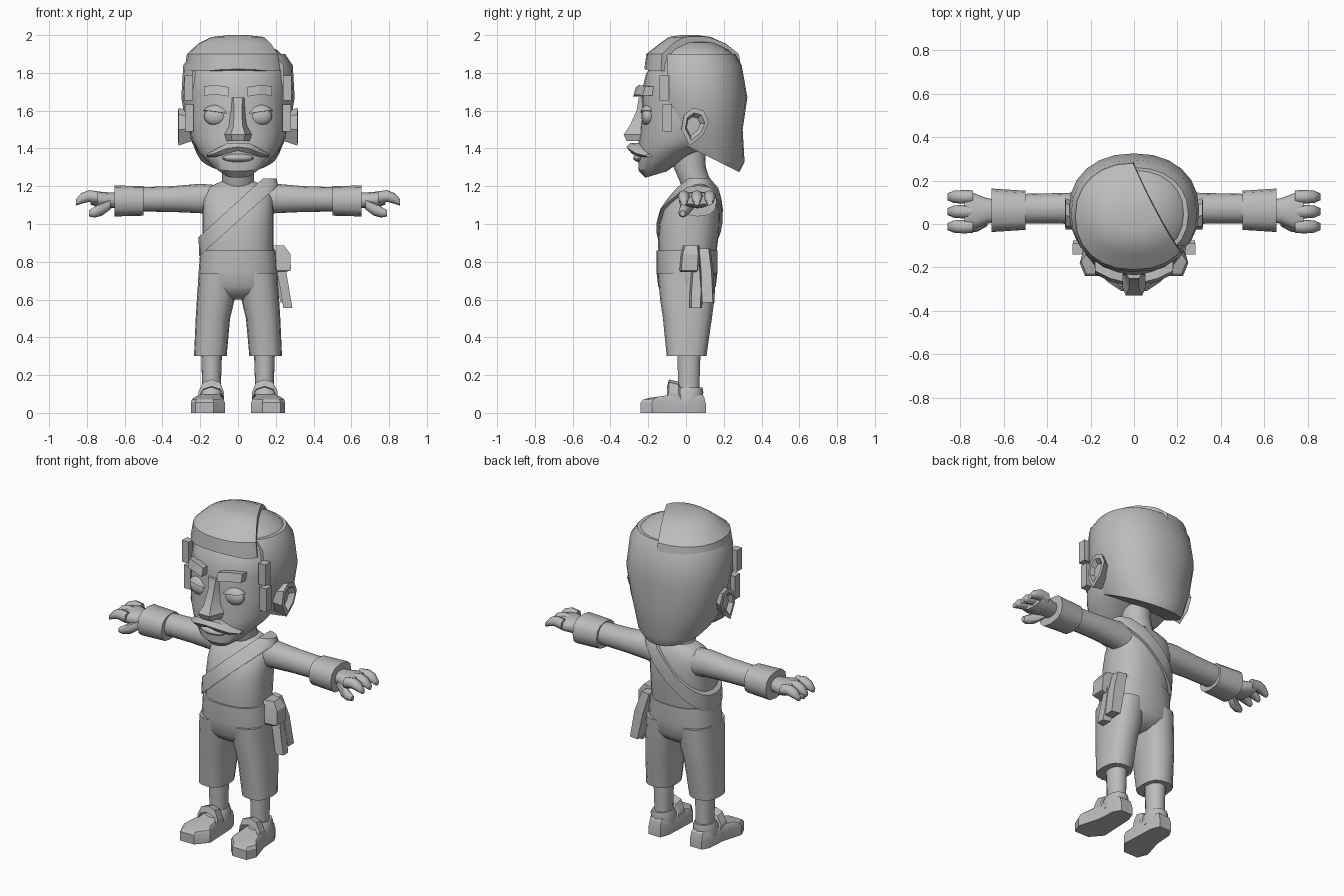
import bpy, bmesh, math
from mathutils import Vector

grey = bpy.data.materials.new("plain_grey")
grey.diffuse_color = (0.5, 0.5, 0.5, 1)


def finish(name, bm, angle=35, mirror=False):
    """Turn a bmesh into a shaded object, optionally mirrored across x."""
    if mirror:
        dup = bmesh.ops.duplicate(bm, geom=bm.verts[:] + bm.edges[:] + bm.faces[:])["geom"]
        for v in dup:
            if isinstance(v, bmesh.types.BMVert):
                v.co.x *= -1
    bmesh.ops.recalc_face_normals(bm, faces=bm.faces)
    me = bpy.data.meshes.new(name)
    bm.to_mesh(me)
    bm.free()
    me.materials.append(grey)
    ob = bpy.data.objects.new(name, me)
    bpy.context.collection.objects.link(ob)
    bpy.ops.object.select_all(action='DESELECT')
    ob.select_set(True)
    bpy.context.view_layer.objects.active = ob
    if angle:
        bpy.ops.object.shade_smooth_by_angle(angle=math.radians(angle))
    return ob


def ring(c, u, v, n=20, e=2.2):
    """Superellipse ring around c with half axes u and v."""
    c, u, v = Vector(c), Vector(u), Vector(v)
    f = lambda t: math.copysign(abs(t) ** (2 / e), t)
    return [c + u * f(math.cos(a)) + v * f(math.sin(a))
            for a in (2 * math.pi * i / n for i in range(n))]


def loft(rings):
    """Skin equal-length rings and cap both ends."""
    bm = bmesh.new()
    rows = [[bm.verts.new(p) for p in r] for r in rings]
    for a, b in zip(rows, rows[1:]):
        for i in range(len(a)):
            j = (i + 1) % len(a)
            bm.faces.new((a[i], a[j], b[j], b[i]))
    bm.faces.new(rows[0])
    bm.faces.new(rows[-1])
    return bm


def stack(secs, n=20, e=2.2):
    """Upright loft; sections are (z, half width, front y, back y, tilt)."""
    out = []
    for z, w, f, b, *t in secs:
        r = ring((0, (f + b) / 2, z), (w, 0, 0), (0, (b - f) / 2, 0), n, e)
        if t:
            for p in r:
                p.z += t[0] * (p.y - f)
        out.append(r)
    return loft(out)


def cut(bm, co, no):
    """Remove everything on the normal side of a plane and close the hole."""
    g = bm.verts[:] + bm.edges[:] + bm.faces[:]
    r = bmesh.ops.bisect_plane(bm, geom=g, plane_co=co, plane_no=no, clear_outer=True)
    ed = [x for x in r["geom_cut"] if isinstance(x, bmesh.types.BMEdge)]
    if ed:
        bmesh.ops.contextual_create(bm, geom=ed)


def ball(c, r):
    bm = bmesh.new()
    bmesh.ops.create_uvsphere(bm, u_segments=16, v_segments=10, radius=1)
    for v in bm.verts:
        v.co = Vector([c[i] + v.co[i] * r[i] for i in range(3)])
    return bm


# head and neck
finish("head", stack([(1.245, .07, -.215, -.1, .3), (1.28, .145, -.25, .02, .32),
                      (1.36, .215, -.255, .15, .16), (1.45, .25, -.25, .2),
                      (1.57, .262, -.235, .25), (1.7, .262, -.235, .25),
                      (1.8, .255, -.21, .25), (1.87, .2, -.15, .2)], 24))
finish("neck", stack([(1.17, .085, -.01, .15), (1.3, .083, -.065, .105),
                      (1.42, .08, -.07, .1)], 16, 2))

# hair: back mass with side locks, crown, and swept top lock
bm = stack([(1.25, .15, -.1, .27), (1.33, .2, -.12, .31), (1.5, .272, -.15, .3),
            (1.67, .3, -.2, .325), (1.84, .29, -.2, .295), (1.9, .25, -.17, .26)], 24)
cut(bm, (0, -.1, 0), (0, -1, 0))
cut(bm, (0, -.09, 1.46), (0, -.5, -1))
finish("hair_back", bm)
finish("hair_crown", stack([(1.8, .275, -.2, .29), (1.86, .265, -.185, .28),
                            (1.92, .21, -.14, .23), (1.96, .13, -.08, .15),
                            (1.975, .04, 0, .06)], 24))
bm = stack([(1.81, .285, -.222, .295), (1.9, .27, -.21, .28), (1.955, .21, -.14, .21),
            (1.99, .14, -.09, .13), (2.0, .05, -.03, .06)], 24)
cut(bm, (.17, -.05, 1.9), (.87, .46, .1))
cut(bm, (0, -.22, 1.82), (0, -.3, -1))
finish("hair_swept_lock", bm)
# temple locks step down in front of the ears
bm = bmesh.new()
for z, h, y in ((1.72, .1, -.115), (1.56, .11, -.1)):
    m = bmesh.ops.create_cube(bm, size=1)["verts"]
    for v in m:
        v.co = Vector((.258 + v.co.x * .045 + (z - 1.6) * .02, y + v.co.y * .05, z + v.co.z * h * 1.3))
finish("temple_lock", bm, 0, True)

# ears with a sunken inner face
outline = [(-.035, 1.5), (-.02, 1.58), (.03, 1.615), (.085, 1.6), (.11, 1.54), (.08, 1.47), (.01, 1.415)]


def ear_ring(x, s, dy):
    return [Vector((x, .04 + dy + (y - .04) * s, 1.52 + (z - 1.52) * s)) for y, z in outline]


finish("ear", loft([ear_ring(.235, .75, -.01), ear_ring(.315, 1, .01),
                    ear_ring(.318, .72, .01), ear_ring(.29, .5, 0)]), 30, True)

# eyes, lids and brows
finish("eye", ball((.115, -.2, 1.57), (.065, .036, .05)), 60, True)
bm = ball((.115, -.2, 1.572), (.078, .044, .06))
cut(bm, (.115, -.2, 1.59), (.15, -.1, -1))
finish("eyelid", bm, 40, True)
brow = [(.05, 1.675, -.25), (.11, 1.685, -.235), (.18, 1.68, -.2)]
finish("eyebrow", loft([[Vector((x, y + a, z + b)) for a, b in ((-.03, 0), (.05, 0), (.05, .045), (-.015, .05))]
                        for x, z, y in brow]), 0, True)

# nose: narrow bridge widening into nostrils
nose = [(1.67, .025, .04, -.25), (1.6, .02, .045, -.262), (1.52, .024, .055, -.298),
        (1.475, .038, .082, -.33), (1.44, .03, .075, -.315)]
finish("nose", loft([[Vector(p) for p in ((-a, y, z), (a, y, z), (b, -.215, z), (-b, -.215, z))]
                     for z, a, b, y in nose]), 20)

# moustache and lower lip
mou = [(-.165, 1.362, .008, -.2), (-.12, 1.375, .024, -.245), (-.06, 1.4, .032, -.285), (0, 1.408, .024, -.295),
       (.06, 1.4, .032, -.285), (.12, 1.375, .024, -.245), (.165, 1.362, .008, -.2)]
finish("moustache", loft([ring((x, y + .02, z), (0, .042, 0), (0, 0, h), 6, 2)
                          for x, z, h, y in mou]), 40)
finish("lower_lip", ball((0, -.235, 1.35), (.085, .045, .024)), 40)

# shirt
torso = [(.8, .185, -.145, .155), (.9, .188, -.148, .168), (1.0, .188, -.14, .178),
         (1.08, .188, -.118, .18), (1.14, .186, -.075, .172), (1.19, .165, -.03, .155),
         (1.225, .09, .0, .13)]
finish("shirt", stack(torso, 24, 2.4), 50)


def sleeve(secs, n=16, e=2.1):
    """Loft along x; sections are (x, y, z, half depth, half height)."""
    return loft([ring((x, y, z), (0, a, 0), (0, 0, b), n, e) for x, y, z, a, b in secs])


finish("sleeve", sleeve([(.1, .07, 1.12, .075, .085), (.2, .072, 1.135, .075, .078),
                         (.35, .072, 1.132, .07, .068), (.55, .07, 1.13, .068, .064)]), 50, True)
finish("cuff", sleeve([(.5, .063, 1.122, .09, .078), (.655, .063, 1.122, .1, .082)], 12, 2.6), 40, True)

# hand, three fingers and thumb
finish("hand", sleeve([(.63, .06, 1.125, .05, .04), (.68, .06, 1.125, .06, .042),
                       (.74, .058, 1.13, .085, .042), (.78, .058, 1.135, .085, .032)], 12, 2.4), 50, True)
for i, y in enumerate((-.012, .057, .125)):
    finish("finger_%d" % (i + 1), sleeve([(.74, y, 1.14, .03, .033), (.79, y, 1.148, .031, .031),
                                          (.83, y, 1.135, .028, .028), (.857, y, 1.115, .016, .017)], 8), 50, True)
finish("thumb", sleeve([(.675, .02, 1.105, .03, .028), (.72, -.005, 1.08, .03, .036),
                        (.76, -.015, 1.062, .026, .028), (.79, -.018, 1.056, .014, .016)], 8), 50, True)

# diagonal sash: an enlarged torso shell trimmed to a band
bm = stack([(z, w + .02, f - .018, b + .015) for z, w, f, b in torso[:5]]
           + [(1.19, .215, -.055, .175), (1.24, .205, .0, .14)], 24, 2.4)
cut(bm, (.13, 0, 1.24), (-.32, 0, .35))
cut(bm, (.23, 0, 1.22), (.43, 0, -.48))
finish("sash", bm, 40)

# trousers
finish("trouser_hips", stack([(.86, .2, -.157, .167), (.75, .208, -.157, .167), (.67, .213, -.147, .158),
                              (.63, .18, -.12, .13), (.6, .08, -.07, .08)], 24, 2.4), 50)
legs = [(.74, .0, .208, -.15, .16), (.6, .018, .218, -.137, .15), (.5, .042, .224, -.122, .137),
        (.3, .06, .233, -.102, .108)]
finish("trouser_leg", loft([ring(((a + b) / 2, (c + d) / 2, z), ((b - a) / 2, 0, 0), (0, (d - c) / 2, 0), 16, 2.5)
                            for z, a, b, c, d in legs]), 50, True)

# lower legs
finish("shin", loft([ring((.14, .015, z), (r, 0, 0), (0, r + .008, 0), 14, 2.1)
                     for z, r in ((.06, .052), (.16, .05), (.34, .056))]), 50, True)

# shoes: flat blunt sole, sloping upper, ankle collar and strap
sole = [(.1, .105), (.18, .105), (.205, .06), (.212, -.05), (.25, -.18), (.225, -.24), (.13, -.24), (.07, -.17), (.08, .05)]


def shoe_ring(s, heel, toe):
    return [Vector((.15 + (x - .15) * s, y if s == 1 else -.05 + (y + .05) * s, heel + (toe - heel) * (.105 - y) / .345))
            for x, y in sole]


finish("shoe", loft([shoe_ring(1, 0, 0), shoe_ring(1, .05, .055), shoe_ring(.93, .09, .07),
                     shoe_ring(.75, .115, .08)]), 30, True)
finish("shoe_collar", loft([ring((.143, .02 - (.14 - z) * .2, z), (r, 0, 0), (0, r + .012, 0), 12)
                            for z, r in ((.05, .068), (.11, .066), (.135, .056))]), 35, True)
strap = [(.075, .1), (.095, .15), (.14, .165), (.185, .15), (.21, .1)]
finish("shoe_strap", loft([[Vector((x, y, z + dz)) for y, dz in ((-.1, -.025), (-.025, -.03), (-.04, .0), (-.09, .012))]
                           for x, z in strap]), 20, True)


# waist cloth: knot and two hanging tails
def cloth(name, secs):
    finish(name, loft([[Vector(p) for p in ((x0, y0, z), (x1, y0 + .01, z), (x1, y1 - .01, z), (x0, y1, z))]
                       for z, x0, x1, y0, y1 in secs]), 20)


cloth("cloth_knot", [(.885, .185, .245, -.015, .07), (.84, .19, .278, -.028, .075),
                     (.755, .2, .28, -.035, .07), (.745, .2, .25, -.03, .065)])
cloth("cloth_tail_front", [(.78, .2, .25, .03, .08), (.65, .225, .272, .02, .09), (.555, .24, .288, .018, .085)])
cloth("cloth_tail_back", [(.87, .16, .215, .06, .13), (.75, .19, .255, .07, .145), (.585, .225, .28, .075, .152)])
